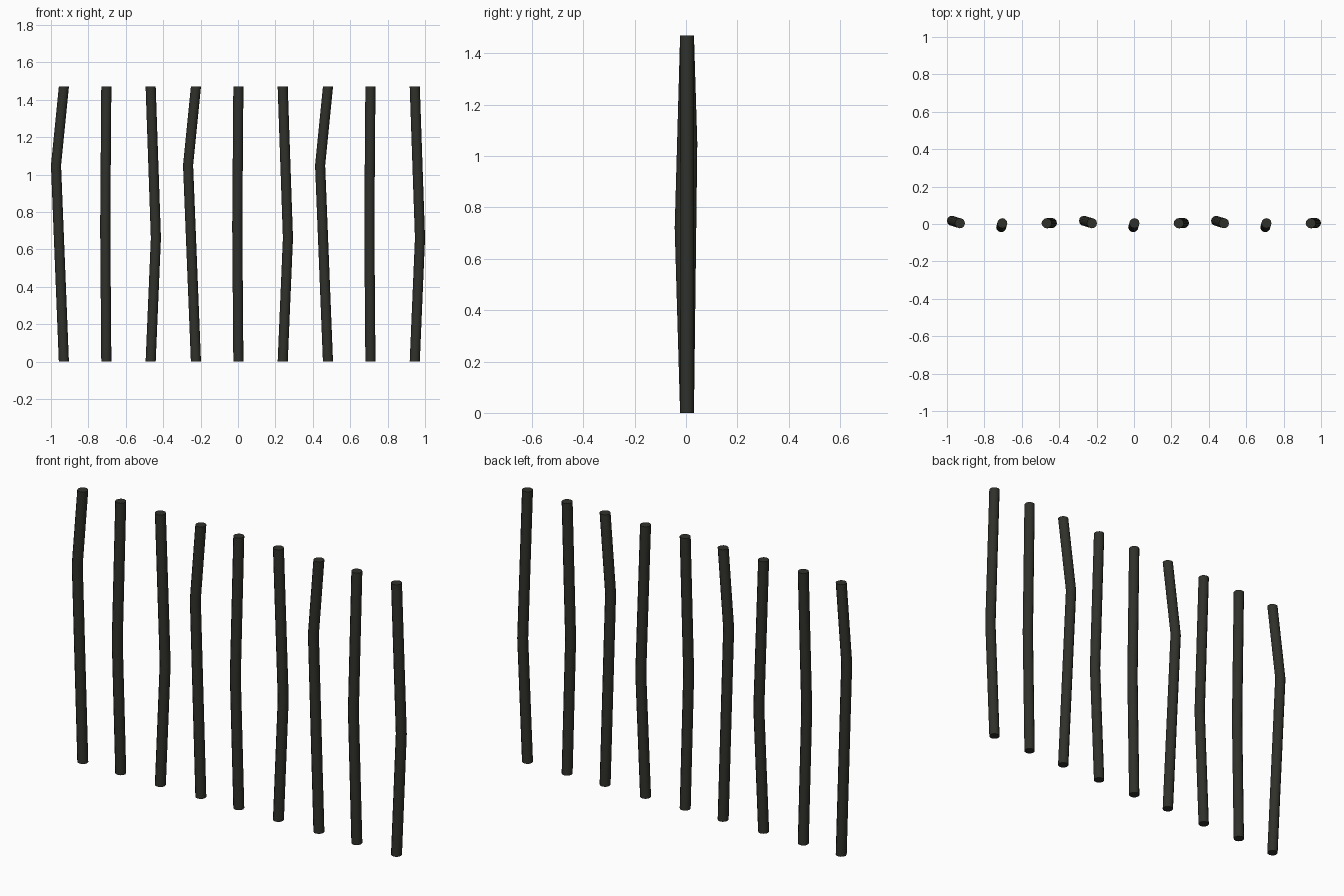
import bpy, bmesh, math

if "Cube" in bpy.data.objects:
    bpy.data.objects.remove(bpy.data.objects["Cube"])

R, SIDES, HEIGHT = 0.027, 12, 1.47

mat = bpy.data.materials.new("dark_iron")
mat.diffuse_color = (0.03, 0.03, 0.024, 1)
mat.use_nodes = True
mat.node_tree.nodes["Principled BSDF"].inputs["Base Color"].default_value = mat.diffuse_color


def bent_bar(name, x, y, dx, dy, bend_z):
    """Round bar with level ends and one kink at bend_z."""
    bm = bmesh.new()
    rings = []
    for cx, cy, z in ((x, y, 0), (x + dx, y + dy, bend_z), (x, y, HEIGHT)):
        rings.append([bm.verts.new((cx + R * math.cos(2 * math.pi * i / SIDES),
                                    cy + R * math.sin(2 * math.pi * i / SIDES), z))
                      for i in range(SIDES)])
    for a, b in zip(rings, rings[1:]):
        for i in range(SIDES):
            j = (i + 1) % SIDES
            bm.faces.new((a[i], a[j], b[j], b[i])).smooth = True
    bm.faces.new(rings[0][::-1])
    bm.faces.new(rings[-1])
    # keep the cap edges crisp
    for e in bm.edges:
        e.smooth = e.calc_face_angle(0) < math.radians(40)
    me = bpy.data.meshes.new(name)
    bm.to_mesh(me)
    bm.free()
    me.materials.append(mat)
    bpy.context.collection.objects.link(bpy.data.objects.new(name, me))


# three bar shapes, repeated three times along the row
for k in range(3):
    s = 0.706 * k
    bent_bar(f"high_bend_bar_{k + 1}", -0.931 + s, 0.004, -0.042, 0.013, 1.05)
    bent_bar(f"front_bend_bar_{k + 1}", -0.704 + s, 0.004, -0.006, -0.021, 0.72)
    bent_bar(f"side_bend_bar_{k + 1}", -0.467 + s, 0.004, 0.028, 0.001, 0.66)
